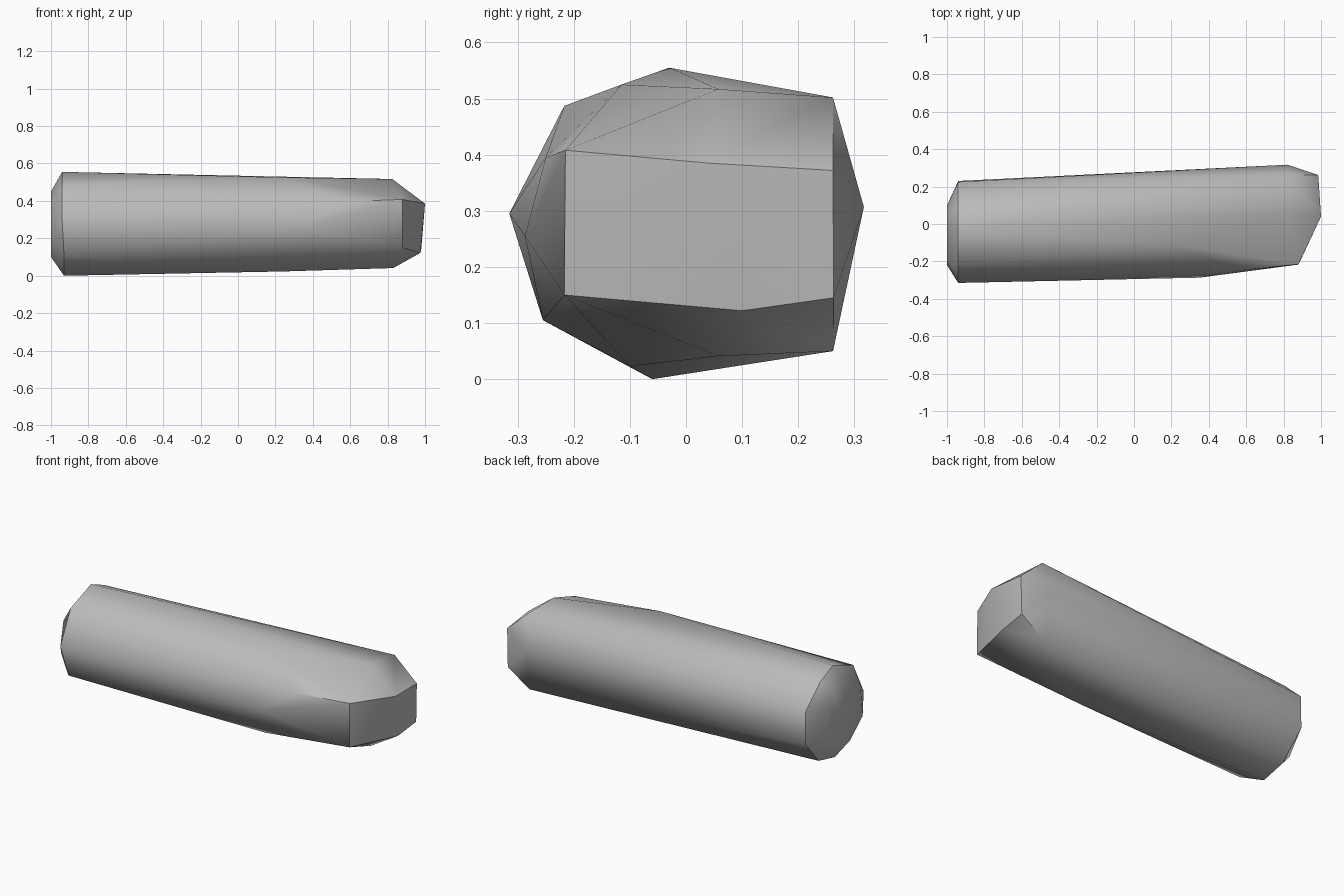
import bpy
import bmesh
import math

default = bpy.data.objects.get("Cube")
if default:
    bpy.data.objects.remove(default, do_unlink=True)

# Grey material
grey = bpy.data.materials.new("plain grey")
grey.use_nodes = True
colour = (0.5, 0.5, 0.5, 1)
grey.diffuse_color = colour
grey.node_tree.nodes["Principled BSDF"].inputs["Base Color"].default_value = colour

# Cross-sections as (x, y, z), running from the blunt left end to the cut end
end_cap = [(-1, -.05, .45), (-1, -.2, .39), (-1, -.22, .2), (-1, -.1, .1),
           (-1, .06, .11), (-1, .1, .2), (-1, .1, .38), (-1, .05, .45)]
end_ring = [(-.94, -.03, .555), (-.94, -.217, .487), (-.94, -.315, .295),
            (-.93, -.255, .105), (-.93, -.06, 0), (-.93, .09, .035),
            (-.94, .23, .19), (-.94, .225, .38), (-.94, .09, .505)]
middle_bulge = [(.25, -.115, .525), (.55, -.25, .395), (.35, -.287, .255),
                (.25, -.1, .023)]
shoulder_ring = [(.825, .058, .517), (.84, .262, .502), (.82, .317, .307),
                 (.84, .262, .05), (.83, .058, .041)]
cut_face = [(.88, -.215, .408), (.88, -.217, .15), (.975, .1, .122),
            (.98, .263, .145), (.985, .262, .372), (1, .04, .385)]

# Faceted log wrapped around the sections
bm = bmesh.new()
for section in (end_cap, end_ring, middle_bulge, shoulder_ring, cut_face):
    for point in section:
        bm.verts.new(point)
hull = bmesh.ops.convex_hull(bm, input=bm.verts)
loose = [v for v in bm.verts if not v.link_faces]
bmesh.ops.delete(bm, geom=loose, context='VERTS')
bmesh.ops.recalc_face_normals(bm, faces=bm.faces)

mesh = bpy.data.meshes.new("log_body")
bm.to_mesh(mesh)
bm.free()
mesh.materials.append(grey)
log_body = bpy.data.objects.new("log_body", mesh)
bpy.context.collection.objects.link(log_body)

# Smooth along the body, sharp at the cut ends
bpy.ops.object.select_all(action='DESELECT')
log_body.select_set(True)
bpy.context.view_layer.objects.active = log_body
bpy.ops.object.shade_smooth_by_angle(angle=math.radians(40))
